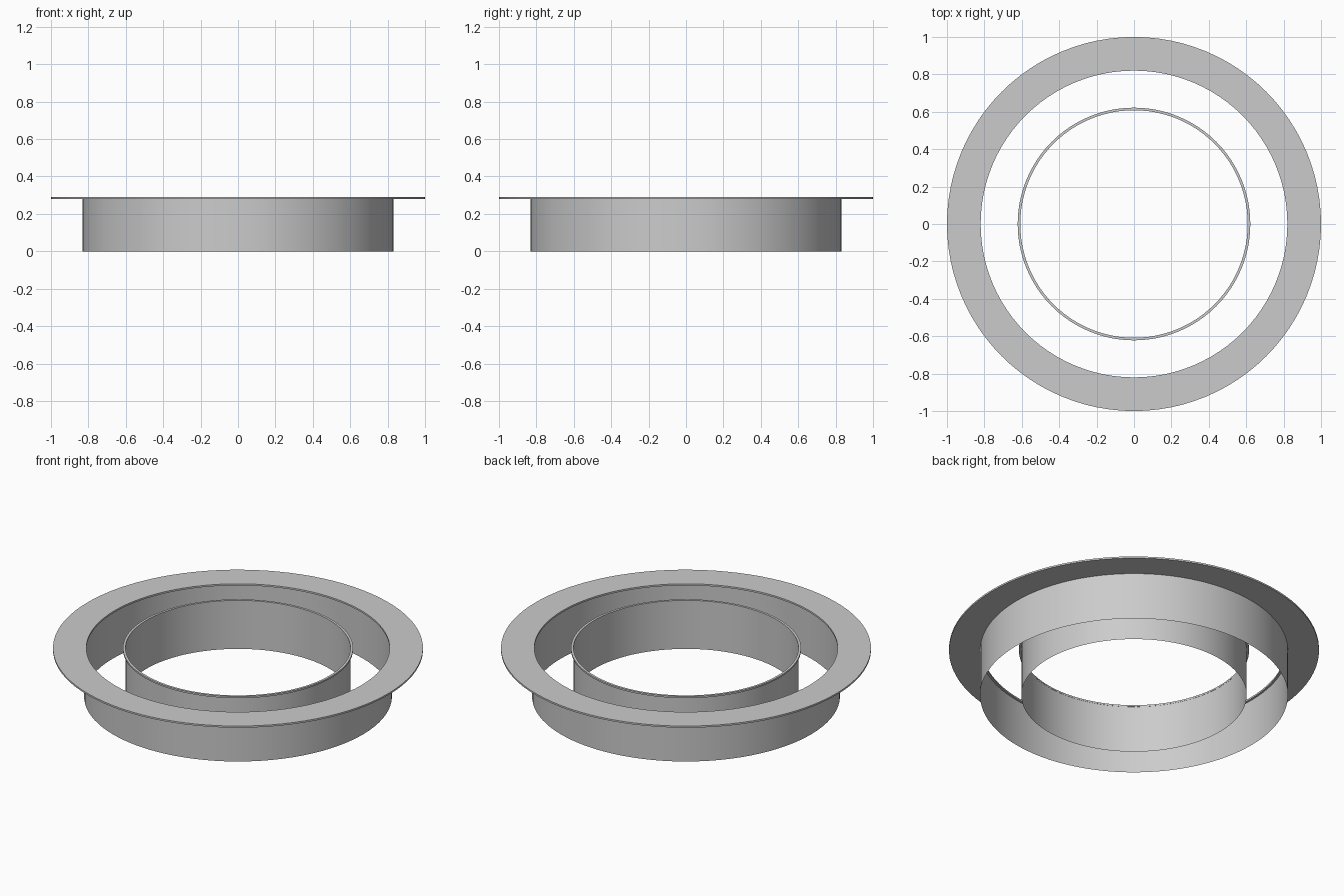
import bpy, bmesh, math

if "Cube" in bpy.data.objects:
    bpy.data.objects.remove(bpy.data.objects["Cube"])

SEGMENTS = 96
WALL_TOP, TOP = 0.28, 0.29


def lathe(name, profile, closed):
    """Revolve an (r, z) profile around the z axis."""
    bm = bmesh.new()
    rings = []
    for r, z in profile:
        rings.append([bm.verts.new((r * math.cos(2 * math.pi * i / SEGMENTS),
                                    r * math.sin(2 * math.pi * i / SEGMENTS), z))
                      for i in range(SEGMENTS)])
    pairs = list(zip(rings, rings[1:]))
    if closed:
        pairs.append((rings[-1], rings[0]))
    for a, b in pairs:
        for i in range(SEGMENTS):
            j = (i + 1) % SEGMENTS
            bm.faces.new((a[i], a[j], b[j], b[i]))
    mesh = bpy.data.meshes.new(name)
    bm.to_mesh(mesh)
    bm.free()
    obj = bpy.data.objects.new(name, mesh)
    bpy.context.collection.objects.link(obj)
    bpy.context.view_layer.objects.active = obj
    obj.select_set(True)
    bpy.ops.object.shade_smooth_by_angle(angle=math.radians(30))
    obj.select_set(False)
    return obj


def plate(name, inner, outer):
    """Thin flat ring at the top of the model."""
    return lathe(name, [(inner, WALL_TOP), (outer, WALL_TOP),
                        (outer, TOP), (inner, TOP)], True)


def wall(name, radius):
    """Sheet-thin open cylinder standing on the ground."""
    return lathe(name, [(radius, 0), (radius, WALL_TOP)], False)


# Outer trim: wide flange on a thin sleeve
plate("outer_flange", 0.82, 1.0)
wall("outer_sleeve", 0.832)

# Inner ring: narrow lip on a thin sleeve
plate("inner_lip", 0.608, 0.622)
wall("inner_sleeve", 0.609)
